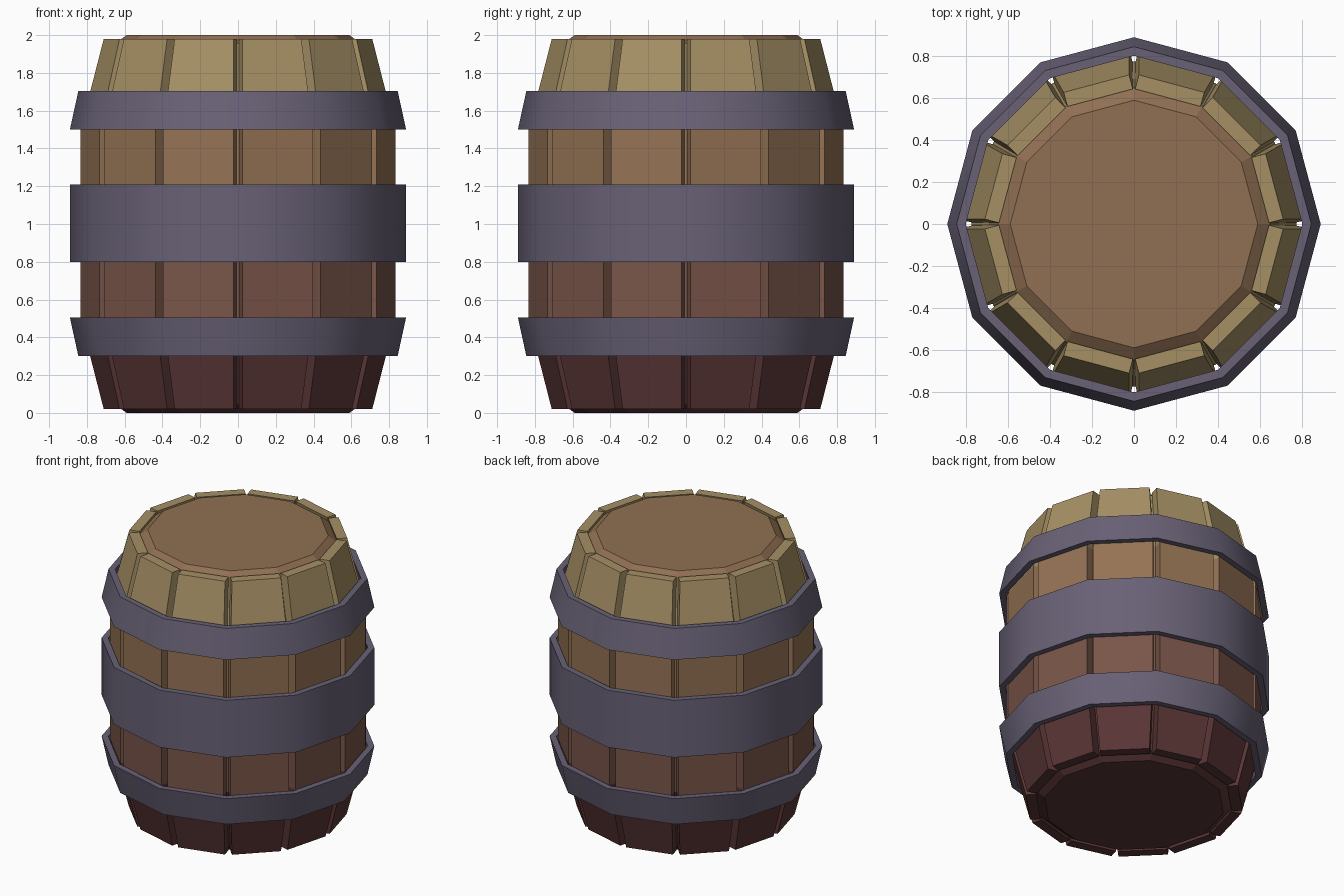
import bpy, bmesh, math
from mathutils import Matrix

if "Cube" in bpy.data.objects:
    bpy.data.objects.remove(bpy.data.objects["Cube"])

SIDES = 12
STEP = 2 * math.pi / SIDES
HALF = STEP / 2


def material(name, rgb):
    m = bpy.data.materials.new(name)
    m.diffuse_color = (*rgb, 1)
    m.use_nodes = True
    m.node_tree.nodes["Principled BSDF"].inputs["Base Color"].default_value = m.diffuse_color
    return m


# Wood fades from dark red at the base to tan at the top
WOOD = [material("wood_base", (0.10, 0.035, 0.035)),
        material("wood_lower", (0.19, 0.09, 0.065)),
        material("wood_upper", (0.30, 0.17, 0.09)),
        material("wood_top", (0.38, 0.28, 0.13))]
LID = material("wood_lid", (0.28, 0.16, 0.085))
IRON = material("iron", (0.14, 0.12, 0.18))


def finish(name, bm, mats):
    bmesh.ops.recalc_face_normals(bm, faces=bm.faces)
    me = bpy.data.meshes.new(name)
    bm.to_mesh(me)
    bm.free()
    ob = bpy.data.objects.new(name, me)
    bpy.context.collection.objects.link(ob)
    for m in mats:
        me.materials.append(m)
    return ob


def lathe(name, profile, mats, closed):
    """Spin (radius, z) points into a 12-sided solid, as a hoop or a capped body."""
    bm = bmesh.new()
    rings = [[bm.verts.new((r * math.cos(i * STEP), r * math.sin(i * STEP), z))
              for i in range(SIDES)] for r, z in profile]
    pairs = list(zip(rings, rings[1:]))
    if closed:
        pairs.append((rings[-1], rings[0]))
    for a, b in pairs:
        for i in range(SIDES):
            j = (i + 1) % SIDES
            bm.faces.new((a[i], a[j], b[j], b[i]))
    if not closed:
        bm.faces.new(rings[0])
        bm.faces.new(rings[-1])
    return finish(name, bm, mats)


def zone(z):
    return min(3, int(z / 0.5))


# Inner body with raised, chamfered ends
body = lathe("body", [(0.59, 0), (0.65, 0.045), (0.775, 0.5), (0.775, 1.0),
                      (0.775, 1.5), (0.65, 1.955), (0.59, 2)], WOOD + [LID], False)
for p in body.data.polygons:
    p.material_index = 4 if p.center.z > 1.96 else zone(p.center.z)

# Staves: wedge-sided planks with V gaps between them
LEVELS = [(0.02, 0.645, 0.717), (0.5, 0.77, 0.84), (1.0, 0.77, 0.84),
          (1.5, 0.77, 0.84), (1.98, 0.645, 0.717)]
for k in range(SIDES):
    bm = bmesh.new()
    rings = []
    for z, ri, ro in LEVELS:
        wi = ri * math.sin(HALF) - 0.006
        wo = ro * math.sin(HALF) - 0.024
        xi, xo = ri * math.cos(HALF), ro * math.cos(HALF)
        rings.append([bm.verts.new(c) for c in
                      ((xi, -wi, z), (xo, -wo, z), (xo, wo, z), (xi, wi, z))])
    for a, b in zip(rings, rings[1:]):
        for i in range(4):
            j = (i + 1) % 4
            bm.faces.new((a[i], a[j], b[j], b[i]))
    bm.faces.new(rings[0])
    bm.faces.new(rings[-1])
    bm.transform(Matrix.Rotation(HALF + k * STEP, 4, 'Z'))
    stave = finish(f"stave_{k + 1}", bm, WOOD)
    for p in stave.data.polygons:
        p.material_index = zone(p.center.z)

# Iron hoops: (z, outer radius) at lower and upper edge
T = 0.043
for name, (z0, r0), (z1, r1) in (("lower_hoop", (0.3, 0.845), (0.505, 0.89)),
                                 ("middle_hoop", (0.8, 0.89), (1.21, 0.89)),
                                 ("upper_hoop", (1.5, 0.89), (1.705, 0.845))):
    hoop = lathe(name, [(r0, z0), (r1, z1), (r1 - T, z1), (r0 - T, z0)], [IRON], True)
    bpy.ops.object.select_all(action='DESELECT')
    hoop.select_set(True)
    bpy.context.view_layer.objects.active = hoop
    bpy.ops.object.shade_smooth_by_angle(angle=math.radians(40))
